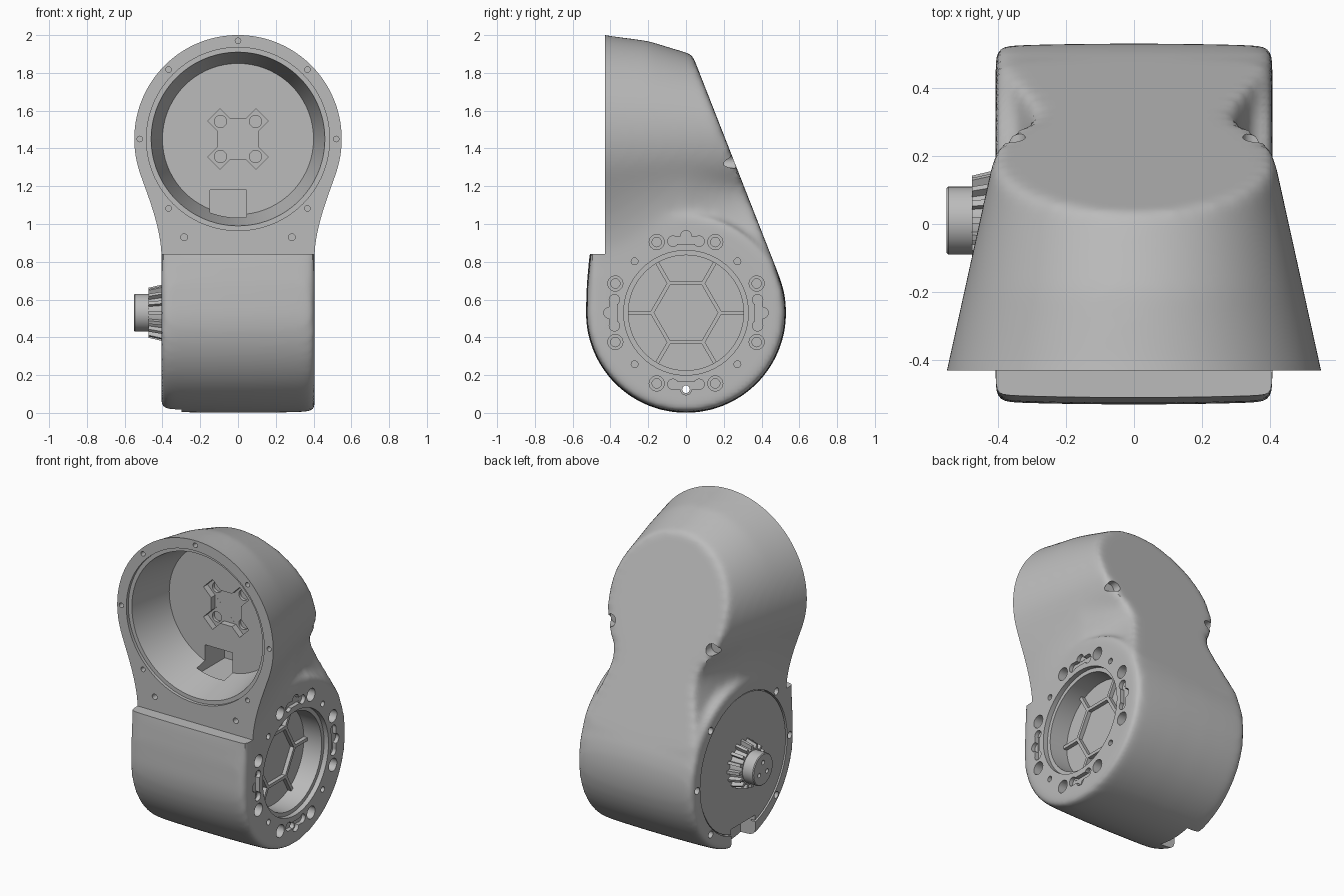
import bpy, bmesh, math
from math import sin, cos, radians, pi, tau
from mathutils import Vector, Matrix

if "Cube" in bpy.data.objects:
    bpy.data.objects.remove(bpy.data.objects["Cube"])

grey = bpy.data.materials.new("casting_grey")
grey.use_nodes = True
grey.diffuse_color = (0.5, 0.5, 0.5, 1)
grey.node_tree.nodes["Principled BSDF"].inputs["Base Color"].default_value = (0.5, 0.5, 0.5, 1)

DRUM_Z, BOWL_Z = 0.53, 1.45


def loft(bm, rings):
    """Closed solid through rings of equal point count."""
    loops = [[bm.verts.new(p) for p in ring] for ring in rings]
    n = len(loops[0])
    faces = [bm.faces.new(loops[0]), bm.faces.new(loops[-1])]
    for a, b in zip(loops, loops[1:]):
        for i in range(n):
            j = (i + 1) % n
            faces.append(bm.faces.new((a[i], a[j], b[j], b[i])))
    bmesh.ops.recalc_face_normals(bm, faces=faces)


def lathe(bm, axis, centre, profile, seg=64):
    """Turned solid; profile is (position along axis, radius)."""
    cx, cy, cz = centre
    rings = []
    for pos, r in profile:
        ring = []
        for i in range(seg):
            u, v = r * cos(tau * i / seg), r * sin(tau * i / seg)
            ring.append((cx + pos, cy + u, cz + v) if axis == "X" else (cx + u, cy + pos, cz + v))
        rings.append(ring)
    loft(bm, rings)


def rod(bm, axis, centre, start, end, r, seg=24):
    lathe(bm, axis, centre, [(start, r), (end, r)], seg)


def box(bm, centre, size, axis="X", angle=0):
    m = Matrix.Translation(centre) @ Matrix.Rotation(angle, 4, axis) @ Matrix.Diagonal((*size, 1))
    bmesh.ops.create_cube(bm, size=1, matrix=m)


def finish(bm, name):
    mesh = bpy.data.meshes.new(name)
    bm.to_mesh(mesh)
    bm.free()
    mesh.materials.append(grey)
    ob = bpy.data.objects.new(name, mesh)
    bpy.context.collection.objects.link(ob)
    return ob


def apply_modifier(ob, kind, **settings):
    mod = ob.modifiers.new(kind.lower(), kind)
    for key, value in settings.items():
        setattr(mod, key, value)
    bpy.context.view_layer.objects.active = ob
    bpy.ops.object.modifier_apply(modifier=mod.name)


def cut(ob, bm):
    """Subtract a cutter and drop it."""
    cutter = finish(bm, "cutter")
    cutter.hide_render = True
    apply_modifier(ob, "BOOLEAN", operation="DIFFERENCE", object=cutter, solver="MANIFOLD")
    bpy.data.objects.remove(cutter)


def smooth(ob, angle=32):
    bpy.ops.object.select_all(action="DESELECT")
    ob.select_set(True)
    bpy.context.view_layer.objects.active = ob
    bpy.ops.object.shade_smooth_by_angle(angle=radians(angle))


# Upper bell: keyhole outline that narrows toward the back and flares to the drum
def keyhole(y):
    r = 0.55 - 0.22 * (y + 0.43)
    crown = 0.02 * max(0, 1 - abs(y + 0.2) / 0.23)
    back = min(max(y, 0), 0.4)
    foot = 0.4 - 0.03 * back
    last = 110 + 50 * back
    side = []
    for i in range(24):
        a = radians(last * i / 23)
        side.append((r * sin(a), BOWL_Z + (r + crown * max(0, cos(a))) * cos(a)))
    p0 = Vector(side[-1])
    p1 = p0 + Vector((cos(radians(last)), -sin(radians(last)))) * (0.2 - 0.25 * back)
    p2, p3 = Vector((foot, 0.95)), Vector((foot, 0.75))
    for i in range(1, 11):
        t = i / 10
        q = p0 * (1 - t) ** 3 + p1 * 3 * t * (1 - t) ** 2 + p2 * 3 * t * t * (1 - t) + p3 * t ** 3
        side.append(tuple(q))
    return [(x, y, z) for x, z in side + [(-x, z) for x, z in reversed(side[1:])]]


bm = bmesh.new()
loft(bm, [keyhole(-0.5 + 0.05 * i) for i in range(24)])
# Sloping back face, tangent to the drum
tilt = radians(21.4)
normal = Vector((0, cos(tilt), sin(tilt)))
touch = Vector((0, 0, DRUM_Z)) + normal * 0.53
bmesh.ops.bisect_plane(bm, geom=bm.verts[:] + bm.edges[:] + bm.faces[:], dist=1e-5,
                       plane_co=touch, plane_no=normal, clear_outer=True)
bmesh.ops.holes_fill(bm, edges=[e for e in bm.edges if e.is_boundary], sides=0)
bmesh.ops.recalc_face_normals(bm, faces=bm.faces[:])

# Lower drum: side outline with a front shoulder, swollen toward the middle
outline = [(0.53 * cos(radians(a)), 0.53 * sin(radians(a))) for a in range(180, 501, 4)]
outline += [(-0.49, 0.42), (-0.512, 0.3), (-0.525, 0.15)]
half = [(0.406, 0.965), (0.395, 0.98), (0.36, 0.99), (0.25, 0.996), (0.1, 1)]
stations = half + [(-x, s) for x, s in reversed(half)]
loft(bm, [[(x, y * s, DRUM_Z + z * s) for y, z in outline] for x, s in stations])

# Fuse the two with cast fillets, then machine the flange and ledge flat
housing = finish(bm, "housing")
apply_modifier(housing, "REMESH", mode="VOXEL", voxel_size=0.02)
apply_modifier(housing, "SMOOTH", factor=0.5, iterations=12)
bm = bmesh.new()
box(bm, (0, -0.73, 1.54), (2, 0.6, 1.4))
cut(housing, bm)

# Front bowl
bm = bmesh.new()
FLOOR = -0.12
bowl = (0, 0, BOWL_Z)
lathe(bm, "Y", bowl, [(-0.6, 0.485), (-0.41, 0.485), (-0.41, 0.46), (FLOOR, 0.4)], 72)
cut(housing, bm)

# Finer cuts go in four passes, so that no two cutters in a pass overlap
passes = [bmesh.new() for _ in range(4)]
first, second, third, fourth = passes

# Cross-shaped socket, cable pocket and flange holes
box(first, (0, FLOOR, BOWL_Z), (0.21, 0.08, 0.21))
box(second, (0, FLOOR, BOWL_Z), (0.36, 0.081, 0.09), "Y", radians(45))
box(third, (0, FLOOR, BOWL_Z), (0.36, 0.082, 0.09), "Y", radians(-45))
box(first, (-0.052, -0.06, 1.1), (0.195, 0.28, 0.16))
for sx in (-1, 1):
    for sz in (-1, 1):
        rod(fourth, "Y", (sx * 0.093, 0, BOWL_Z + sz * 0.093), -0.16, -0.06, 0.032)
    rod(first, "Y", (sx * 0.285, 0, 0.93), -0.5, -0.38, 0.018, 16)
    # Screw holes at the edge of the sloping back
    rod(first, "Y", (sx * 0.355, 0, 1.33), 0.2, 0.6, 0.036)
for a in range(-45, 226, 45):
    rod(first, "Y", (0.52 * cos(radians(a)), 0, BOWL_Z + 0.52 * sin(radians(a))), -0.5, -0.38, 0.015, 16)

# Open drum end: stepped recess, screw holes and shaped slots
drum = (0, 0, DRUM_Z)
lathe(first, "X", drum, [(0.6, 0.33), (0.375, 0.33), (0.375, 0.305), (0.25, 0.305)])


def polar(r, a):
    return (0, r * cos(a), DRUM_Z + r * sin(a))


for k in range(8):
    a = radians(22.5 + 45 * k)
    rod(first, "X", polar(0.405, a), 0.35, 0.5, 0.04)
    rod(second, "X", polar(0.405, a), 0.3, 0.49, 0.025, 16)
for k in (0, 1, 3, 4, 5, 7):
    rod(second, "X", polar(0.466, k * pi / 4), -0.5, -0.34, 0.022, 16)
for k in range(4):
    a = k * pi / 2
    rod(first, "X", polar(0.385, a + pi / 4), 0.35, 0.5, 0.018, 16)
    c = Vector(polar(0.385, a))
    box(first, c + Vector((0.43, 0, 0)), (0.1, 0.04, 0.14), "X", a)
    for da in (-0.18, 0.18):
        rod(second, "X", polar(0.385, a + da), 0.381, 0.49, 0.028, 16)
    rod(third, "X", polar(0.405, a), 0.382, 0.485, 0.03, 16)

# Closed drum end: cover seat, through hole
rod(first, "X", drum, -0.6, -0.375, 0.437, 64)
rod(fourth, "X", polar(0.405, -pi / 2), -0.7, 0.7, 0.02, 16)
for cutter_mesh in passes:
    cut(housing, cutter_mesh)


# Cable notch at the bottom of the closed end
def notch():
    b = bmesh.new()
    box(b, (-0.4, 0, 0.05), (0.2, 0.24, 0.2))
    return b


cut(housing, notch())
smooth(housing)

# End cover
bm = bmesh.new()
rod(bm, "X", drum, -0.4, -0.37, 0.43, 64)
cover = finish(bm, "end_cover")
cut(cover, notch())
smooth(cover)

# Connector: flared collar with gripping fins and a round plug
hub = (0, 0.01, DRUM_Z)
bm = bmesh.new()
lathe(bm, "X", hub, [(-0.39, 0.125), (-0.475, 0.108)], 32)
smooth(finish(bm, "connector_collar"))
bm = bmesh.new()
for k in range(16):
    a = tau * k / 16
    fin = []
    for w in (-0.009, 0.009):
        fin.append([(x, hub[1] + r * cos(a) - w * sin(a), DRUM_Z + r * sin(a) + w * cos(a))
                    for x, r in ((-0.39, 0.1), (-0.475, 0.1), (-0.475, 0.132), (-0.39, 0.152))])
    loft(bm, fin)
finish(bm, "collar_fins")

bm = bmesh.new()
lathe(bm, "X", hub, [(-0.4, 0.1), (-0.545, 0.1), (-0.55, 0.095)], 40)
plug = finish(bm, "connector_plug")
bm = bmesh.new()
for k in range(3):
    a = tau * k / 3 + pi / 2
    rod(bm, "X", (0, hub[1] + 0.045 * cos(a), DRUM_Z + 0.045 * sin(a)), -0.6, -0.52, 0.014, 12)
cut(plug, bm)
smooth(plug)

# Honeycomb ribs on the floor of the open drum end
bm = bmesh.new()
R = 0.18
for k in range(6):
    a = radians(60 * k)
    box(bm, Vector(polar(R * cos(pi / 6), a + pi / 6)) + Vector((0.255, 0, 0)),
        (0.04, 0.02, R + 0.01), "X", a + pi / 6)
    box(bm, Vector(polar((R + 0.305) / 2, a)) + Vector((0.255, 0, 0)), (0.04, 0.305 - R, 0.02), "X", a)
finish(bm, "honeycomb_ribs")
